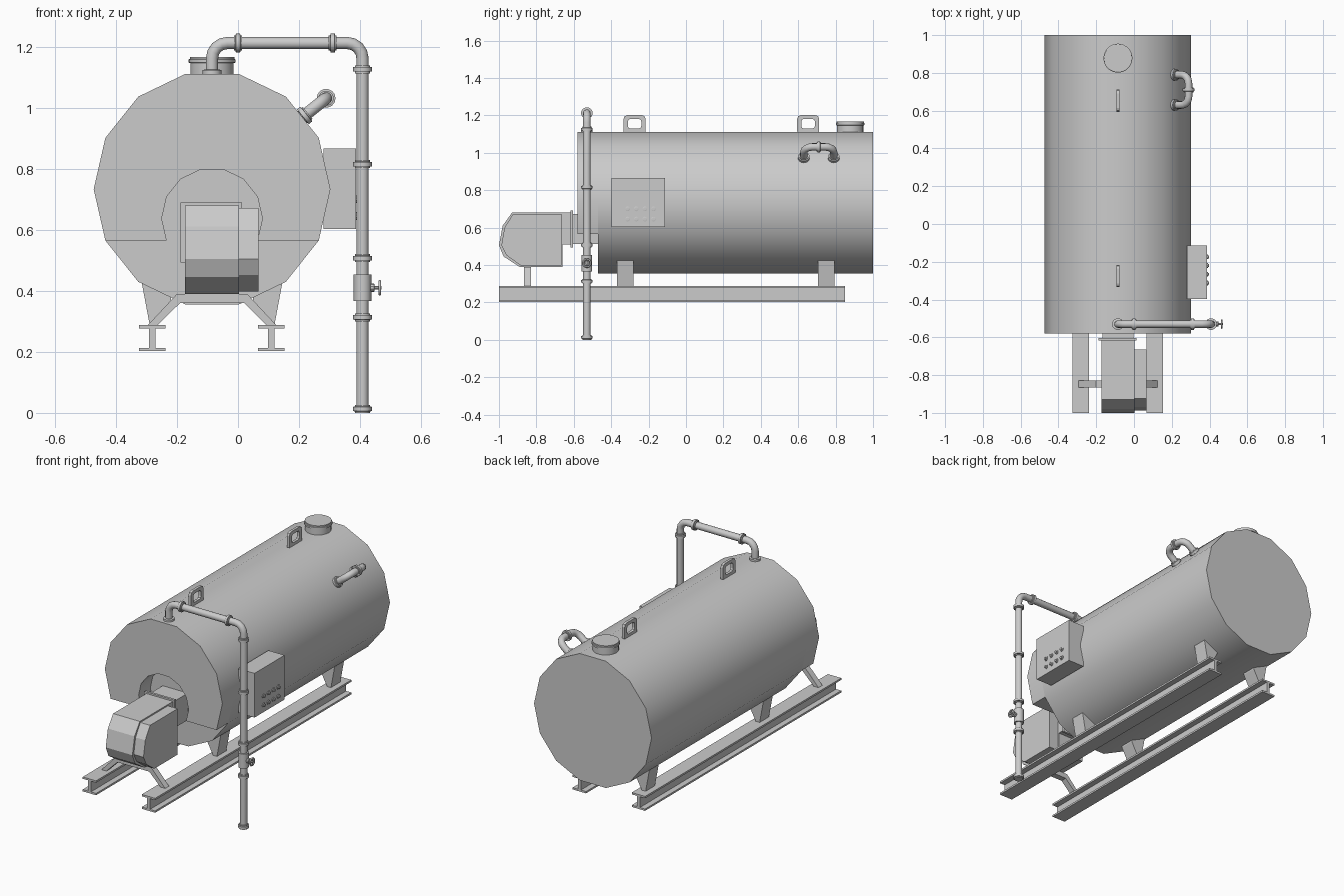
import bpy, bmesh, math
from mathutils import Vector

if "Cube" in bpy.data.objects:
    bpy.data.objects.remove(bpy.data.objects["Cube"])

CX, CZ, R = -0.085, 0.733, 0.388      # tank axis and radius
STEP = math.tau / 14


def finish(name, bm):
    bmesh.ops.recalc_face_normals(bm, faces=bm.faces)
    me = bpy.data.meshes.new(name)
    bm.to_mesh(me)
    bm.free()
    ob = bpy.data.objects.new(name, me)
    bpy.context.collection.objects.link(ob)
    return ob


def smooth(ob, deg=32):
    bpy.ops.object.select_all(action='DESELECT')
    ob.select_set(True)
    bpy.context.view_layer.objects.active = ob
    bpy.ops.object.shade_smooth_by_angle(angle=math.radians(deg))
    return ob


def place(p, axis, d):
    return (d, p[0], p[1]) if axis == 'x' else (p[0], d, p[1])


def prism(name, pts, axis, a, b):
    """Extrude a profile along x (profile y,z) or y (profile x,z)."""
    bm = bmesh.new()
    lo = [bm.verts.new(place(p, axis, a)) for p in pts]
    hi = [bm.verts.new(place(p, axis, b)) for p in pts]
    bm.faces.new(lo)
    bm.faces.new(hi[::-1])
    n = len(pts)
    for i in range(n):
        bm.faces.new((lo[i], lo[(i + 1) % n], hi[(i + 1) % n], hi[i]))
    return finish(name, bm)


def box(name, x0, x1, y0, y1, z0, z1):
    return prism(name, [(x0, z0), (x1, z0), (x1, z1), (x0, z1)], 'y', y0, y1)


def lathe(name, origin, direction, profile, n=14):
    """Closed turned part: profile of (radius, distance along direction)."""
    bm = bmesh.new()
    rot = Vector((0, 0, 1)).rotation_difference(Vector(direction)).to_matrix()
    rings = []
    for r, h in profile:
        rings.append([bm.verts.new(rot @ Vector((r * math.cos(i * math.tau / n), r * math.sin(i * math.tau / n), h))
                                   + Vector(origin)) for i in range(n)])
    for a, b in zip(rings, rings[1:]):
        for i in range(n):
            bm.faces.new((a[i], a[(i + 1) % n], b[(i + 1) % n], b[i]))
    bm.faces.new(rings[0][::-1])
    bm.faces.new(rings[-1])
    return smooth(finish(name, bm))


def pipe(name, pts, r=0.02):
    cu = bpy.data.curves.new(name, 'CURVE')
    cu.dimensions = '3D'
    cu.bevel_depth, cu.bevel_resolution, cu.use_fill_caps = r, 4, True
    sp = cu.splines.new('POLY')
    sp.points.add(len(pts) - 1)
    for q, p in zip(sp.points, pts):
        q.co = (*p, 1)
    ob = bpy.data.objects.new(name, cu)
    bpy.context.collection.objects.link(ob)
    bpy.ops.object.select_all(action='DESELECT')
    ob.select_set(True)
    bpy.context.view_layer.objects.active = ob
    bpy.ops.object.convert(target='MESH')
    return smooth(bpy.context.object, 45)


def bend(a, corner, b, r, n=4):
    """Path a-corner-b with the corner rounded by radius r."""
    a, c, b = Vector(a), Vector(corner), Vector(b)
    u, v = (a - c).normalized(), (b - c).normalized()
    o = c + (u + v) * r
    arc = [o - v * r * math.cos(t) - u * r * math.sin(t)
           for t in (math.pi / 2 * i / n for i in range(n + 1))]
    return [a] + arc + [b]


def collar(name, p, d):
    lathe(name, p, d, [(0.025, -0.013), (0.025, -0.008), (0.031, -0.007),
                       (0.031, 0.007), (0.025, 0.008), (0.025, 0.013)])


def circle_pt(cx, cz, r, k):
    return (cx + r * math.cos(k * STEP), cz + r * math.sin(k * STEP))


# Tank shell, and front section with the burner opening
smooth(prism("tank_shell", [circle_pt(CX, CZ, R, k) for k in range(14)], 'y', -0.47, 1.0))
hood = [circle_pt(CX, CZ, R, k) for k in range(-1, 9)]
hood += [circle_pt(CX, CZ - 0.096, 0.165, k) for k in range(8, -2, -1)]
smooth(prism("tank_front_hood", hood, 'y', -0.58, -0.47))

# I-beam rails
for side, x in (("left", -0.281), ("right", 0.109)):
    w, t, f = 0.044, 0.01, 0.011
    z0, z1 = 0.202, 0.288
    half = [(w, z0), (w, z0 + f), (t, z0 + f), (t, z1 - f), (w, z1 - f), (w, z1)]
    prof = [(x + a, z) for a, z in half] + [(x - a, z) for a, z in reversed(half)]
    prism("rail_" + side, prof, 'y', -1.0, 0.85)

# Tapered legs between tank and rails
for end, y in (("front", -0.325), ("back", 0.75)):
    for side, s in (("left", -1), ("right", 1)):
        leg = [(0.231, 0.43), (0.204, 0.286), (0.18, 0.286), (0.135, 0.37), (0.13, 0.43)]
        prism(f"leg_{end}_{side}", [(CX + s * a, z) for a, z in leg], 'y', y - 0.044, y + 0.044)

# Burner: body, fan side, mounting flange and nozzle
prism("burner_body", [(-0.66, 0.39), (-0.66, 0.68), (-0.93, 0.68), (-0.98, 0.61),
                      (-1.0, 0.505), (-0.975, 0.445), (-0.89, 0.39)], 'x', -0.173, 0.003)
prism("burner_fan_housing", [(-0.665, 0.398), (-0.665, 0.672), (-0.925, 0.672), (-0.97, 0.6),
                             (-0.987, 0.505), (-0.96, 0.452), (-0.885, 0.398)], 'x', 0.003, 0.067)
box("burner_neck", -0.173, 0.003, -0.66, -0.61, 0.51, 0.68)
box("burner_flange", -0.188, 0.013, -0.617, -0.603, 0.493, 0.69)
box("burner_nozzle", -0.168, -0.002, -0.605, -0.46, 0.512, 0.672)

# Bent bar carrying the burner
bar = [(0.205, 0.286), (0.115, 0.39)]
prism("burner_support", [(CX - 0.212, 0.286), (CX - 0.115, 0.39), (CX + 0.115, 0.39), (CX + 0.212, 0.286),
                         (CX + 0.18, 0.286), (CX + 0.105, 0.36), (CX - 0.105, 0.36), (CX - 0.18, 0.286)],
      'y', -0.865, -0.828)

# Gas pipe over the tank
PX, PY, PZ = 0.408, -0.53, 1.212
path = bend((CX, PY, 1.1), (CX, PY, PZ), (0.1, PY, PZ), 0.05)[:-1]
path += bend((0.1, PY, PZ), (PX, PY, PZ), (PX, PY, 0.0), 0.05)[1:]
pipe("feed_pipe", path)
for i, x in enumerate((0.0, 0.31)):
    collar(f"pipe_collar_top_{i}", (x, PY, PZ), (1, 0, 0))
for i, z in enumerate((1.126, 0.815, 0.507, 0.313, 0.013)):
    collar(f"pipe_collar_side_{i}", (PX, PY, z), (0, 0, 1))
lathe("pipe_base_ring", (CX, PY, 1.105), (0, 0, 1), [(0.031, 0), (0.031, 0.018), (0.024, 0.02)])

# Valve with handwheel
lathe("valve_body", (PX, PY, 0.366), (0, 0, 1), [(0.029, 0), (0.029, 0.087)])
lathe("valve_stem", (PX, PY, 0.41), (1, 0, 0), [(0.014, 0), (0.014, 0.038), (0.006, 0.04), (0.006, 0.062)], 10)
bpy.ops.mesh.primitive_torus_add(major_segments=14, minor_segments=6, major_radius=0.021, minor_radius=0.005,
                                 location=(0.464, PY, 0.41), rotation=(0, math.pi / 2, 0))
bpy.context.object.name = "valve_handwheel"
smooth(bpy.context.object, 65)
box("wheel_spoke_upright", 0.461, 0.467, PY - 0.003, PY + 0.003, 0.389, 0.431)
box("wheel_spoke_level", 0.461, 0.467, PY - 0.021, PY + 0.021, 0.407, 0.413)

# U-shaped pipe on the tank shoulder
ang = 1.5 * STEP
out = Vector((math.cos(ang), 0, math.sin(ang)))


def shoulder(y, h):
    return Vector((CX, y, CZ)) + out * (0.378 + h)


H = 0.1
loop = bend(shoulder(0.63, -0.01), shoulder(0.63, H), shoulder(0.71, H), 0.045)[:-1]
loop += bend(shoulder(0.71, H), shoulder(0.79, H), shoulder(0.79, -0.01), 0.045)[1:]
pipe("bypass_pipe", loop)
collar("bypass_collar_middle", shoulder(0.71, H), (0, 1, 0))
for i, y in enumerate((0.63, 0.79)):
    collar(f"bypass_collar_{i}", shoulder(y, 0.01), out)

# Flue outlet
lathe("flue_outlet", (CX, 0.878, 1.1), (0, 0, 1),
      [(0.071, 0), (0.071, 0.046), (0.077, 0.048), (0.077, 0.058), (0.073, 0.06), (0.073, 0.067)], 20)


# Lifting lugs: rounded plates with a hole
def rounded(cy, cz, w, h, r):
    pts = []
    for q, (sy, sz) in enumerate(((1, 1), (-1, 1), (-1, -1), (1, -1))):
        for j in range(3):
            t = math.pi / 2 * (q + j / 2)
            pts.append((cy + sy * (w / 2 - r) + r * math.cos(t), cz + sz * (h / 2 - r) + r * math.sin(t)))
    return pts


for end, y in (("front", -0.275), ("back", 0.653)):
    bm = bmesh.new()
    loops = [[bm.verts.new((x, *p)) for p in prof]
             for prof, x in ((rounded(y, 1.148, 0.118, 0.106, 0.02), CX - 0.008),
                             (rounded(y, 1.148, 0.118, 0.106, 0.02), CX + 0.008),
                             (rounded(y, 1.155, 0.072, 0.052, 0.014), CX + 0.008),
                             (rounded(y, 1.155, 0.072, 0.052, 0.014), CX - 0.008))]
    for k in range(4):
        a, b = loops[k], loops[(k + 1) % 4]
        for i in range(12):
            j = (i + 1) % 12
            bm.faces.new((a[i], a[j], b[j], b[i]))
    finish("lifting_lug_" + end, bm)

# Control box with two rows of knobs
box("control_box", 0.28, 0.387, -0.397, -0.113, 0.602, 0.866)
for row, z in enumerate((0.645, 0.7)):
    for col in range(4):
        lathe(f"control_knob_{row}_{col}", (0.385, -0.312 + col * 0.046, z), (1, 0, 0),
              [(0.013, 0), (0.013, 0.006), (0.008, 0.007), (0.008, 0.013)], 10)
